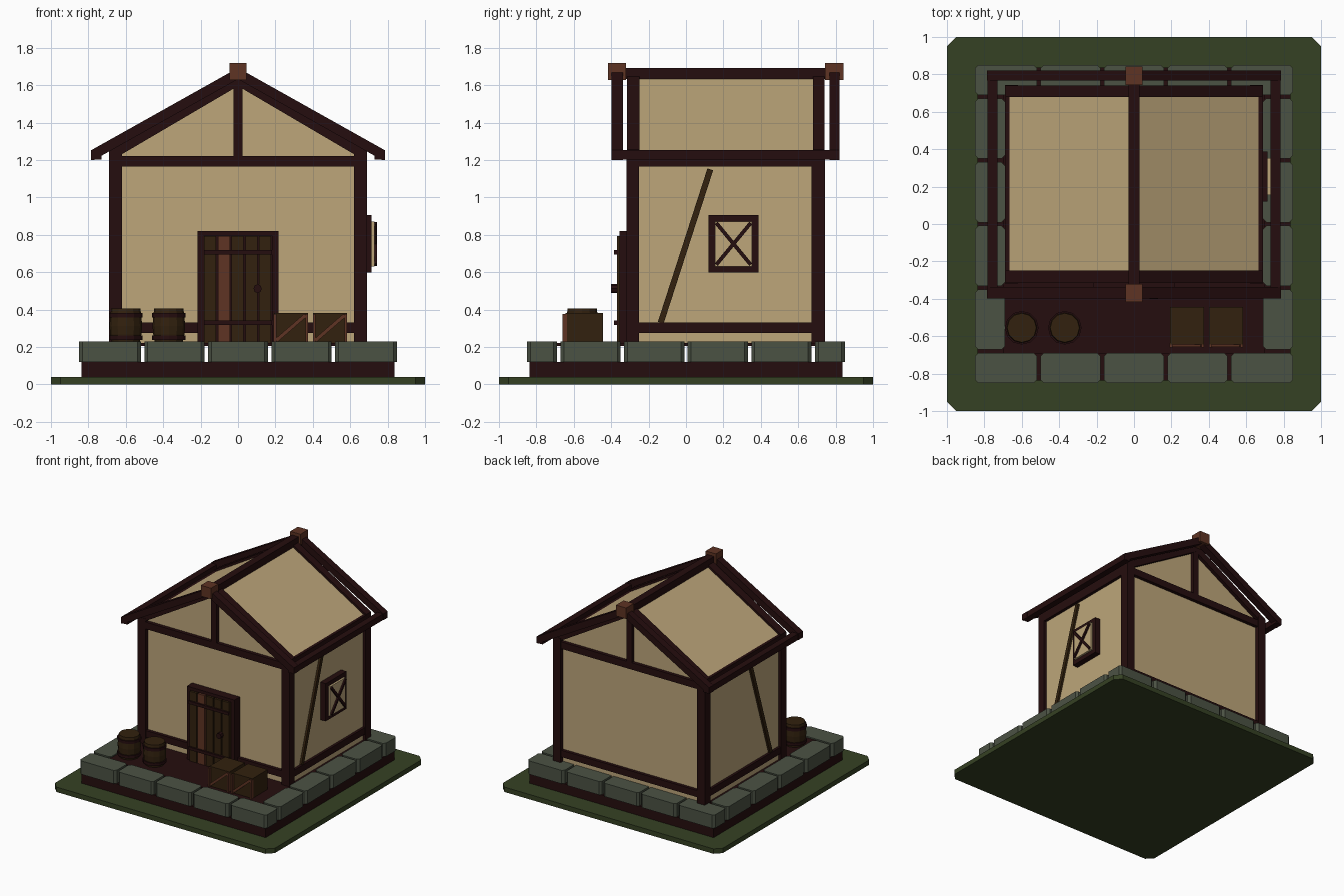
import bpy, math
from mathutils import Vector, Matrix

if "Cube" in bpy.data.objects:
    bpy.data.objects.remove(bpy.data.objects["Cube"])


def mat(name, r, g, b):
    lin = [((c / 255 + 0.055) / 1.055) ** 2.4 if c > 10 else c / 3295 for c in (r, g, b)]
    m = bpy.data.materials.new(name)
    m.diffuse_color = (*lin, 1)
    m.use_nodes = True
    m.node_tree.nodes["Principled BSDF"].inputs["Base Color"].default_value = m.diffuse_color
    return m


GRASS = mat("grass green", 53, 65, 35)
STONE = mat("grey stone", 75, 82, 68)
DARK = mat("dark timber", 37, 13, 14)
BROWN = mat("brown wood", 50, 33, 14)
RED = mat("red brown wood", 94, 51, 35)
PLASTER = mat("tan plaster", 189, 166, 122)


def prism(name, pts, a, b, m, axis="y"):
    """Extrude a 2D profile along an axis: y uses (x,z), z uses (x,y), x uses (y,z)."""
    place = {"y": lambda p, t: (p[0], t, p[1]), "z": lambda p, t: (p[0], p[1], t),
             "x": lambda p, t: (t, p[0], p[1])}[axis]
    n = len(pts)
    verts = [place(p, t) for t in (a, b) for p in pts]
    faces = [tuple(range(n)), tuple(range(n, 2 * n))]
    faces += [(i, (i + 1) % n, n + (i + 1) % n, n + i) for i in range(n)]
    me = bpy.data.meshes.new(name)
    me.from_pydata(verts, [], faces)
    import bmesh
    bm = bmesh.new()
    bm.from_mesh(me)
    bmesh.ops.recalc_face_normals(bm, faces=bm.faces)
    bm.to_mesh(me)
    bm.free()
    me.materials.append(m)
    ob = bpy.data.objects.new(name, me)
    bpy.context.collection.objects.link(ob)
    return ob


def box(name, x0, x1, y0, y1, z0, z1, m):
    return prism(name, [(x0, y0), (x1, y0), (x1, y1), (x0, y1)], z0, z1, m, "z")


def chamfer_box(name, x0, x1, y0, y1, z0, z1, c, m):
    pts = [(x0 + c, y0), (x1 - c, y0), (x1, y0 + c), (x1, y1 - c),
           (x1 - c, y1), (x0 + c, y1), (x0, y1 - c), (x0, y0 + c)]
    return prism(name, pts, z0, z1, m, "z")


def strip(name, p, q, w, a, b, m, axis):
    """Straight bar of width w between two 2D points."""
    p, q = Vector(p), Vector(q)
    d = (q - p).normalized() * w / 2
    n = Vector((-d.y, d.x))
    return prism(name, [p + n, q + n, q - n, p - n], a, b, m, axis)


def lathe(name, cx, cy, prof, n, m):
    verts = [(cx + r * math.cos(2 * math.pi * i / n), cy + r * math.sin(2 * math.pi * i / n), z)
             for r, z in prof for i in range(n)]
    faces = [tuple(reversed(range(n))), tuple(range((len(prof) - 1) * n, len(prof) * n))]
    for k in range(len(prof) - 1):
        for i in range(n):
            j = (i + 1) % n
            faces.append((k * n + i, k * n + j, (k + 1) * n + j, (k + 1) * n + i))
    me = bpy.data.meshes.new(name)
    me.from_pydata(verts, [], faces)
    me.materials.append(m)
    ob = bpy.data.objects.new(name, me)
    bpy.context.collection.objects.link(ob)
    return ob


# Ground, plinth and floor
chamfer_box("ground", -1, 1, -1, 1, 0, 0.04, 0.05, GRASS)
box("plinth", -0.837, 0.837, -0.837, 0.837, 0.04, 0.12, DARK)
box("floor", -0.70, 0.70, -0.695, 0.695, 0.205, 0.22, DARK)

# Ring of foundation stones
g = 0.009
for i in range(5):
    x0 = -0.85 + i * 0.34
    a, b = x0 + (g if i else 0), x0 + 0.34 - (g if i < 4 else 0)
    for s in (-1, 1):
        y0, y1 = sorted((s * 0.69, s * 0.85))
        chamfer_box("end_stone", a, b, y0, y1, 0.12, 0.23, 0.018, STONE)
for i in range(4):
    y0 = -0.68 + i * 0.34
    for s in (-1, 1):
        x0, x1 = sorted((s * 0.69, s * 0.85))
        chamfer_box("side_stone", x0, x1, y0 + g, y0 + 0.34 - g, 0.12, 0.23, 0.018, STONE)

# Plaster body with its gable roof
prism("plaster_body", [(-0.665, 0.21), (0.665, 0.21), (0.665, 1.25), (0, 1.645), (-0.665, 1.25)],
      -0.285, 0.71, PLASTER)

# Timber frame
FY, BY = -0.318, 0.742
for s in (-1, 1):
    x0, x1 = sorted((s * 0.62, s * 0.69))
    for y0, y1 in ((FY, -0.25), (0.67, BY)):
        box("corner_post", x0, x1, y0, y1, 0.21, 1.25, DARK)
    x0, x1 = sorted((s * 0.64, s * 0.686))
    box("side_sill", x0, x1, -0.3, 0.72, 0.275, 0.33, DARK)
    x0, x1 = sorted((s * 0.655, s * 0.69))
    box("side_top_beam", x0, x1, FY, BY, 1.165, 1.25, DARK)
    x0, x1 = sorted((s * 0.64, s * 0.682))
    strip("side_brace", (-0.135, 0.33), (0.13, 1.15), 0.032, x0, x1, BROWN, "x")
for name, y0, y1 in (("front", FY + 0.004, -0.25), ("back", 0.68, BY - 0.004)):
    box(name + "_tie_beam", -0.66, 0.66, y0, y1, 1.165, 1.222, DARK)
    box(name + "_king_post", -0.025, 0.025, y0, y1, 1.21, 1.60, DARK)
    for s in (-1, 1):
        prism(name + "_rafter", [(0, 1.665), (s * 0.69, 1.255), (s * 0.69, 1.19), (0, 1.595)],
              y0 - 0.002, y1 + 0.002, DARK)
box("front_sill_left", -0.66, -0.2, FY + 0.006, -0.27, 0.275, 0.33, DARK)
box("front_sill_right", 0.2, 0.66, FY + 0.006, -0.27, 0.275, 0.33, DARK)
box("back_sill", -0.66, 0.66, 0.69, BY - 0.006, 0.275, 0.33, DARK)

# Outer roof frame: barge boards, eaves, ridge and ridge end blocks
for s in (-1, 1):
    for y0, y1 in ((-0.397, -0.338), (0.766, 0.822)):
        prism("barge_board", [(0, 1.692), (s * 0.785, 1.252), (s * 0.785, 1.2), (s * 0.77, 1.2), (0, 1.632)],
              y0, y1, DARK)
    x0, x1 = sorted((s * 0.73, s * 0.783))
    box("eave_beam", x0, x1, -0.395, 0.82, 1.202, 1.252, DARK)
box("ridge_beam", -0.03, 0.03, -0.395, 0.82, 1.632, 1.692, DARK)
for y0, y1 in ((-0.417, -0.322), (0.744, 0.843)):
    box("ridge_end_block", -0.046, 0.046, y0, y1, 1.628, 1.717, RED)

# Door: frame, planks, straps and knob
box("door_back", -0.19, 0.19, -0.335, -0.28, 0.215, 0.80, DARK)
for s in (-1, 1):
    x0, x1 = sorted((s * 0.183, s * 0.216))
    box("door_jamb", x0, x1, -0.355, -0.28, 0.215, 0.82, DARK)
box("door_lintel", -0.216, 0.216, -0.355, -0.28, 0.795, 0.82, DARK)
for i in range(5):
    x = -0.181 + i * 0.0735
    box("door_plank", x, x + 0.064, -0.37, -0.32, 0.22, 0.793, RED if i == 1 else BROWN)
for z in (0.33, 0.707):
    box("door_strap", -0.181, 0.181, -0.384, -0.36, z - 0.012, z + 0.012, DARK)
knob = [(0.105 + 0.022 * math.cos(k * math.pi / 4), 0.512 + 0.024 * math.sin(k * math.pi / 4)) for k in range(8)]
prism("door_knob", knob, -0.402, -0.365, DARK)

# Window on the right wall
y0, y1, z0, z1 = 0.12, 0.388, 0.597, 0.906
box("window_sill", 0.66, 0.713, y0, y1, z0, z0 + 0.036, DARK)
box("window_head", 0.66, 0.713, y0, y1, z1 - 0.036, z1, DARK)
box("window_side_front", 0.66, 0.713, y0, y0 + 0.036, z0, z1, DARK)
box("window_side_back", 0.66, 0.713, y1 - 0.036, y1, z0, z1, DARK)
box("window_pane", 0.66, 0.729, y0 + 0.034, y1 - 0.034, z0 + 0.034, z1 - 0.034, PLASTER)
strip("window_cross", (0.162, 0.64), (0.346, 0.863), 0.02, 0.72, 0.742, DARK, "x")
strip("window_cross", (0.162, 0.863), (0.346, 0.64), 0.02, 0.72, 0.741, DARK, "x")

# Barrels
for cx in (-0.6, -0.37):
    lathe("barrel", cx, -0.555, [(0.074, 0.22), (0.084, 0.27), (0.087, 0.312), (0.084, 0.36), (0.078, 0.405)],
          12, BROWN)
    for z in (0.25, 0.37):
        lathe("barrel_hoop", cx, -0.555, [(0.09, z - 0.012), (0.09, z + 0.012)], 12, DARK)

# Crates with a braced front
for x0 in (0.193, 0.402):
    x1 = x0 + 0.18
    box("crate", x0, x1, -0.645, -0.445, 0.22, 0.382, BROWN)
    for a in (x0 - 0.002, x1 - 0.012):
        box("crate_front_edge", a, a + 0.014, -0.66, -0.635, 0.22, 0.375, RED)
    strip("crate_brace", (x0 + 0.012, 0.235), (x1 - 0.012, 0.37), 0.02, -0.657, -0.64, RED, "y")
